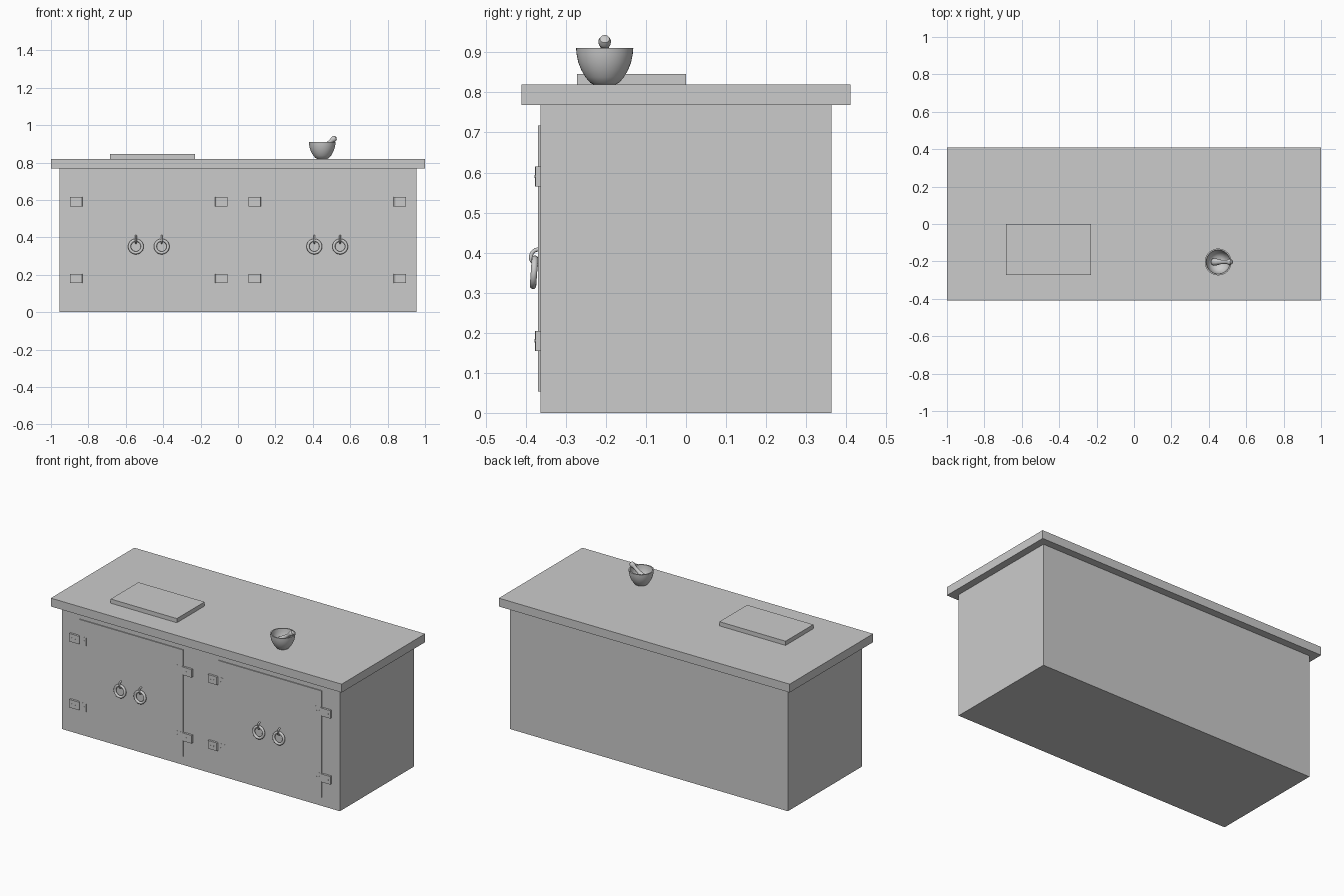
import bpy, bmesh, math
from mathutils import Vector, Matrix

if "Cube" in bpy.data.objects:
    bpy.data.objects.remove(bpy.data.objects["Cube"])


def finish(name, bm, smooth=False):
    bmesh.ops.recalc_face_normals(bm, faces=bm.faces)
    me = bpy.data.meshes.new(name)
    bm.to_mesh(me)
    bm.free()
    ob = bpy.data.objects.new(name, me)
    bpy.context.collection.objects.link(ob)
    if smooth:
        bpy.ops.object.select_all(action='DESELECT')
        ob.select_set(True)
        bpy.context.view_layer.objects.active = ob
        bpy.ops.object.shade_smooth_by_angle(angle=math.radians(40))
    return ob


def box(name, x0, x1, y0, y1, z0, z1):
    bm = bmesh.new()
    m = Matrix.Translation(((x0 + x1) / 2, (y0 + y1) / 2, (z0 + z1) / 2)) @ \
        Matrix.Diagonal((x1 - x0, y1 - y0, z1 - z0, 1))
    bmesh.ops.create_cube(bm, size=1, matrix=m)
    return finish(name, bm)


def lathe(name, profile, matrix, steps=40):
    """Spin (radius, height) points around local z."""
    bm = bmesh.new()
    vs = [bm.verts.new((r, 0, h)) for r, h in profile]
    es = [bm.edges.new(p) for p in zip(vs, vs[1:])]
    bmesh.ops.spin(bm, geom=vs + es, cent=(0, 0, 0), axis=(0, 0, 1),
                   angle=math.tau, steps=steps)
    bmesh.ops.remove_doubles(bm, verts=bm.verts, dist=1e-5)
    bm.transform(matrix)
    return finish(name, bm, True)


def tube_ring(name, major, minor, matrix, start=0, end=math.tau, n=32, k=12):
    """Torus or torus arc lying in the local xz plane."""
    closed = end - start > 6.28
    bm = bmesh.new()
    rings = []
    for i in range(n if closed else n + 1):
        a = start + (end - start) * i / n
        ring = []
        for j in range(k):
            b = math.tau * j / k
            r = major + minor * math.cos(b)
            ring.append(bm.verts.new((r * math.cos(a), minor * math.sin(b), r * math.sin(a))))
        rings.append(ring)
    pairs = list(zip(rings, rings[1:])) + ([(rings[-1], rings[0])] if closed else [])
    for p, q in pairs:
        for j in range(k):
            bm.faces.new((p[j], p[j - 1], q[j - 1], q[j]))
    if not closed:
        bm.faces.new(rings[0])
        bm.faces.new(rings[-1])
    bm.transform(matrix)
    return finish(name, bm, True)


def cylinder(name, r, depth, matrix, n=12):
    bm = bmesh.new()
    bmesh.ops.create_cone(bm, cap_ends=True, segments=n, radius1=r, radius2=r,
                          depth=depth, matrix=matrix)
    return finish(name, bm, True)


FRONT, DOOR = -0.363, -0.369
to_y = Matrix.Rotation(math.pi / 2, 4, 'X')

# cabinet, counter and cutting board
box("cabinet_body", -0.955, 0.955, FRONT, 0.363, 0, 0.768)
box("counter_top", -1, 1, -0.41, 0.41, 0.768, 0.82)
box("cutting_board", -0.685, -0.23, -0.272, 0, 0.82, 0.846)

for cx in (-0.477, 0.477):
    # door panel
    box("door", cx - 0.356, cx + 0.356, DOOR, FRONT + 0.005, 0.053, 0.717)

    # hinges on both door edges
    for side in (-1, 1):
        edge = cx + side * 0.358
        for z in (0.18, 0.59):
            a, b = sorted((edge + side * 0.007, edge + side * 0.063))
            box("hinge_frame_leaf", a, b, -0.376, FRONT + 0.003, z - 0.025, z + 0.025)
            a, b = sorted((edge, edge - side * 0.05))
            box("hinge_door_leaf", a, b, DOOR - 0.0008, DOOR + 0.004, z - 0.025, z + 0.025)
            cylinder("hinge_pin", 0.006, 0.05, Matrix.Translation((edge + side * 0.003, -0.371, z)))
            for d, y in ((0.024, -0.376), (0.046, -0.376), (-0.018, DOOR), (-0.038, DOOR)):
                cylinder("hinge_screw", 0.004, 0.004,
                         Matrix.Translation((edge + side * d, y, z)) @ to_y)

    # ring handles hanging from staples
    for hx in (cx - 0.069, cx + 0.069):
        tube_ring("handle_ring", 0.034, 0.008,
                  Matrix.Translation((hx, -0.3795, 0.351)) @ Matrix.Rotation(math.radians(-4), 4, 'X'))
        tube_ring("handle_staple", 0.019, 0.005,
                  Matrix.Translation((hx, -0.368, 0.389)) @ Matrix.Rotation(math.pi / 2, 4, 'Z'),
                  math.pi / 2, math.pi * 1.5, 16)

# mortar bowl
outer = [(0, 0), (0.028, 0), (0.036, 0.004), (0.048, 0.018), (0.058, 0.035),
         (0.066, 0.055), (0.070, 0.075), (0.0715, 0.091)]
inner = [(0.064, 0.091), (0.062, 0.072), (0.057, 0.052), (0.047, 0.032), (0.030, 0.018), (0, 0.013)]
lathe("mortar_bowl", outer + inner, Matrix.Translation((0.45, -0.203, 0.82)))

# pestle leaning on the rim
low, high = Vector((0.415, -0.203, 0.852)), Vector((0.526, -0.203, 0.937))
axis = high - low
pestle = [(0, 0), (0.011, 0.003), (0.018, 0.011), (0.020, 0.022), (0.017, 0.038), (0.012, 0.06),
          (0.010, 0.09), (0.011, 0.105), (0.015, 0.116), (0.016, 0.124), (0.012, 0.134), (0, 0.139)]
lathe("pestle", pestle,
      Matrix.Translation(low) @ axis.to_track_quat('Z', 'Y').to_matrix().to_4x4(), 24)
